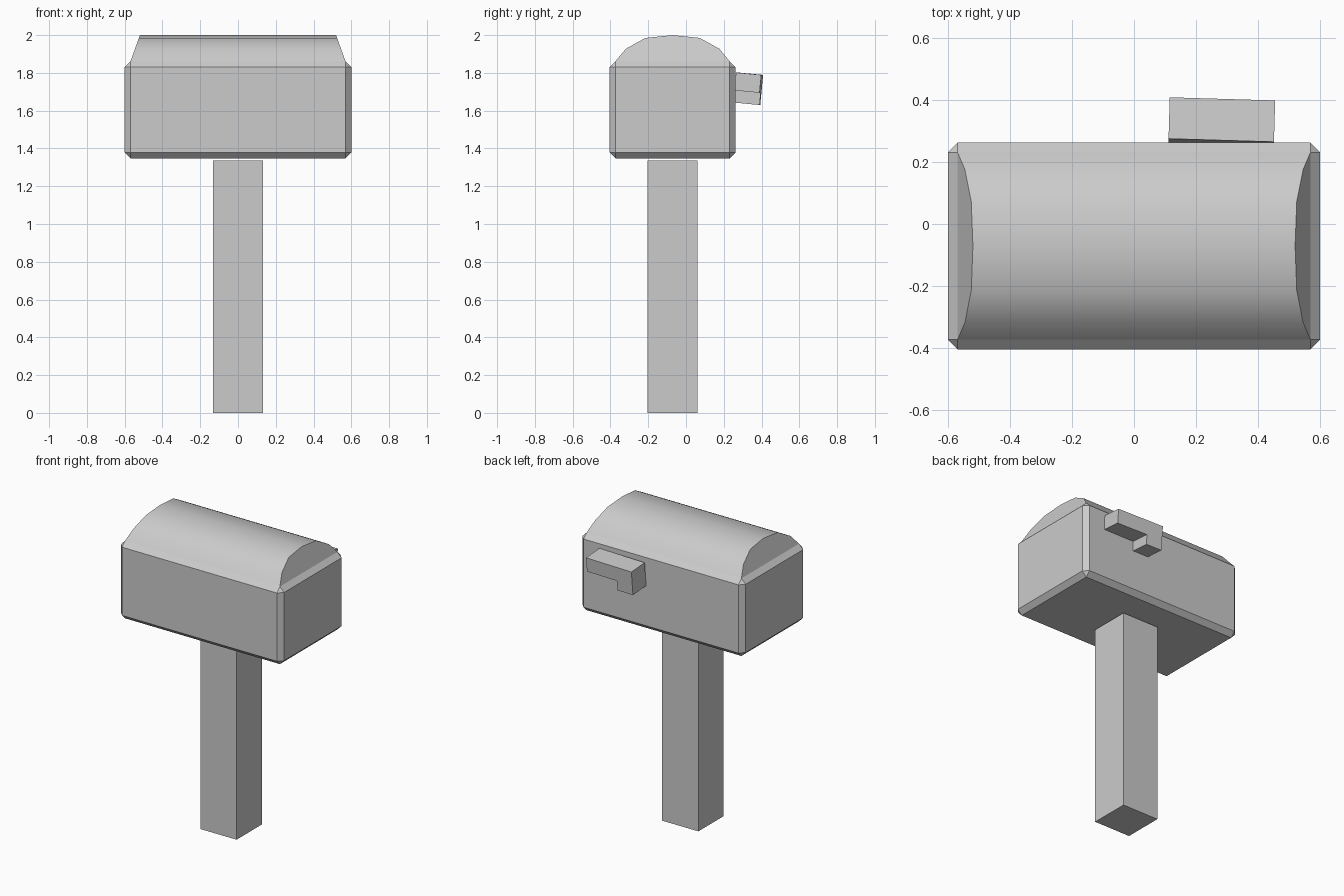
import bpy, bmesh
from math import radians
from mathutils import Matrix, Vector

if "Cube" in bpy.data.objects:
    bpy.data.objects.remove(bpy.data.objects["Cube"])


def finish(name, bm):
    bmesh.ops.recalc_face_normals(bm, faces=bm.faces)
    mesh = bpy.data.meshes.new(name)
    bm.to_mesh(mesh)
    bm.free()
    obj = bpy.data.objects.new(name, mesh)
    bpy.context.collection.objects.link(obj)
    return obj


def box(bm, lo, hi):
    lo, hi = Vector(lo), Vector(hi)
    m = Matrix.Translation((lo + hi) / 2) @ Matrix.Diagonal((*(hi - lo), 1))
    bmesh.ops.create_cube(bm, size=1, matrix=m)


# Square post
bm = bmesh.new()
box(bm, (-0.133, -0.205, 0), (0.133, 0.06, 1.335))
finish("post", bm)

# Chamfered mailbox body, open under the roof
bm = bmesh.new()
box(bm, (-0.6, -0.404, 1.347), (0.6, 0.262, 1.862))
bmesh.ops.bevel(bm, geom=bm.edges[:], offset=0.031, segments=1,
                profile=0.5, affect='EDGES')
top = max(bm.faces, key=lambda f: f.calc_center_median().z)
bmesh.ops.delete(bm, geom=[top], context='FACES')
finish("mailbox_body", bm)

# Arched roof with sloping ends
arc = [(-0.373, 1.862), (-0.318, 1.928), (-0.215, 1.985), (-0.071, 2.0),
       (0.073, 1.985), (0.176, 1.928), (0.231, 1.862)]
bm = bmesh.new()
rows = []
for side in (-1, 1):
    rows.append([bm.verts.new((side * (0.569 - 0.36 * (z - 1.862)), y, z))
                 for y, z in arc])
    bm.faces.new(rows[-1])
for i in range(len(arc) - 1):
    bm.faces.new((rows[0][i], rows[0][i + 1], rows[1][i + 1], rows[1][i])).smooth = True
# The base is open, so orient normals explicitly outward after recalculation
roof = finish("mailbox_roof", bm)
bm = bmesh.new()
bm.from_mesh(roof.data)
if max(bm.faces, key=lambda f: f.calc_center_median().z).normal.z < 0:
    bmesh.ops.reverse_faces(bm, faces=bm.faces[:])
bm.to_mesh(roof.data)
bm.free()
bpy.context.view_layer.objects.active = roof
roof.select_set(True)
bpy.ops.object.shade_smooth_by_angle(angle=radians(45))

# L-shaped signal flag on the back, slightly tilted
bm = bmesh.new()
outline = [(-0.17, 0.08), (-0.17, -0.08), (-0.055, -0.08),
           (-0.055, -0.015), (0.17, -0.015), (0.17, 0.08)]
face = bm.faces.new([bm.verts.new((x, -0.067, z)) for x, z in outline])
ext = bmesh.ops.extrude_face_region(bm, geom=[face])["geom"]
bmesh.ops.translate(bm, vec=(0, 0.134, 0),
                    verts=[g for g in ext if isinstance(g, bmesh.types.BMVert)])
flag = finish("signal_flag", bm)
flag.location = (0.283, 0.329, 1.716)
flag.rotation_euler = (radians(-5.5), 0, radians(-1.7))
